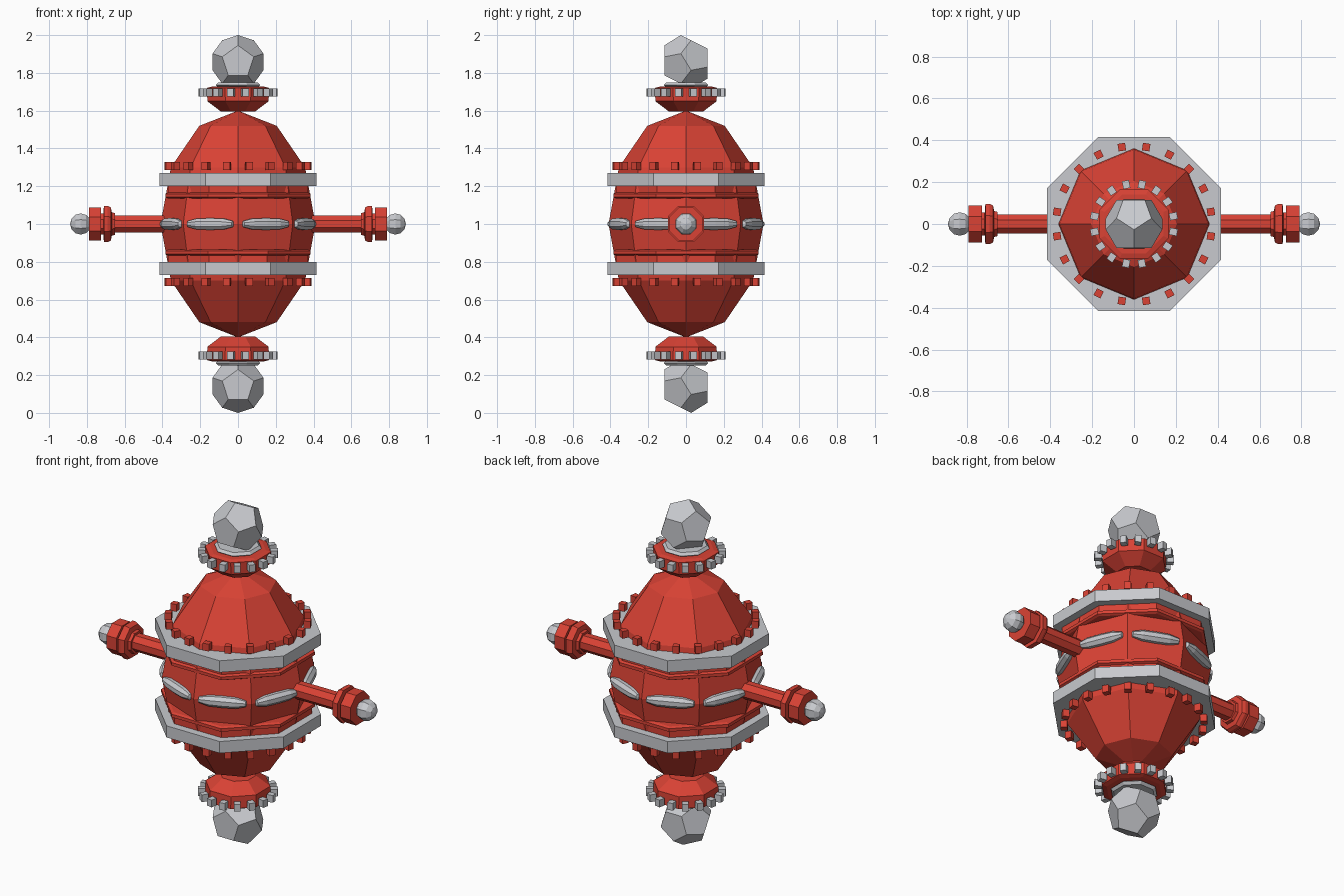
import bpy, bmesh
from math import sin, cos, pi, radians
from mathutils import Matrix, Vector

cube = bpy.data.objects.get("Cube")
if cube:
    bpy.data.objects.remove(cube, do_unlink=True)


def material(name, rgb):
    m = bpy.data.materials.new(name)
    m.use_nodes = True
    m.diffuse_color = (*rgb, 1)
    m.node_tree.nodes["Principled BSDF"].inputs["Base Color"].default_value = (*rgb, 1)
    return m


RED = material("warm red", (0.70, 0.055, 0.035))
GREY = material("light grey", (0.58, 0.59, 0.62))


def finish(name, bm, mat):
    bmesh.ops.recalc_face_normals(bm, faces=bm.faces[:])
    mesh = bpy.data.meshes.new(name)
    bm.to_mesh(mesh)
    bm.free()
    mesh.materials.append(mat)
    obj = bpy.data.objects.new(name, mesh)
    bpy.context.collection.objects.link(obj)
    return obj


def add_lathe(bm, profile, matrix=Matrix(), sides=8, flats=True):
    """Turn (radius, height) points about z; flats puts side faces on the axes."""
    phase, grow = (pi / sides, 1 / cos(pi / sides)) if flats else (0, 1)
    rings = []
    for r, h in profile:
        angles = [phase + 2 * pi * i / sides for i in range(sides)]
        pts = [(r * grow * cos(a), r * grow * sin(a), h) for a in angles]
        if r == 0:
            pts = pts[:1]
        rings.append([bm.verts.new(matrix @ Vector(p)) for p in pts])
    for low, high in zip(rings, rings[1:]):
        for i in range(sides):
            j = (i + 1) % sides
            quad = [low[i % len(low)], low[j % len(low)],
                    high[j % len(high)], high[i % len(high)]]
            bm.faces.new(list(dict.fromkeys(quad)))


def lathe(name, profile, mat, matrix=Matrix(), **kw):
    bm = bmesh.new()
    add_lathe(bm, profile, matrix, **kw)
    return finish(name, bm, mat)


def slab(r, low, high):
    return [(0, low), (r, low), (r, high), (0, high)]


def stud_ring(name, count, radius, height, size, mat, matrix):
    bm = bmesh.new()
    for i in range(count):
        turn = Matrix.Rotation(2 * pi * (i + 0.5) / count, 4, "Z")
        place = Matrix.Translation((radius, 0, height)) @ Matrix.Diagonal((*size, 1))
        bmesh.ops.create_cube(bm, size=1, matrix=matrix @ turn @ place)
    return finish(name, bm, mat)


def dodecahedron(name, radius, centre, mat):
    """Twelve-sided knob with one face turned to the front."""
    k = radius / 1.732
    bm = bmesh.new()
    for s in (1, -1):
        for ring, depth in ((1.0515, 1.376), (1.7013, 0.325)):
            for i in range(5):
                a = pi / 2 + 2 * pi * i / 5
                bm.verts.new(Vector(centre) + k * s * Vector((ring * cos(a), -depth, ring * sin(a))))
    bmesh.ops.convex_hull(bm, input=bm.verts[:])
    bmesh.ops.dissolve_limit(bm, angle_limit=radians(5), verts=bm.verts[:], edges=bm.edges[:])
    return finish(name, bm, mat)


# Faceted egg-shaped body
body = [(0.41 * sin(pi * i / 6), 1 - 0.6 * cos(pi * i / 6)) for i in range(7)]
body[0], body[-1] = (0, body[0][1]), (0, body[-1][1])
lathe("body", body, RED, flats=False)

# Upper and lower fittings, mirrored about the waist
CAP = [(0, 0.595), (0.09, 0.595), (0.162, 0.65), (0.165, 0.72), (0.14, 0.727), (0, 0.727)]
COLLAR = [(0, 0.72), (0.10, 0.722), (0.118, 0.735), (0.105, 0.75), (0, 0.75)]
TRIM = [(0, 0.135), (0.372, 0.135), (0.385, 0.142), (0.385, 0.16), (0.37, 0.167),
        (0.37, 0.21), (0, 0.21)]
for side, s in (("upper", 1), ("lower", -1)):
    place = Matrix.Translation((0, 0, 1)) @ Matrix.Diagonal((1, 1, s, 1))
    lathe(side + "_band", slab(0.415, 0.202, 0.27), GREY, place)
    lathe(side + "_trim", TRIM, RED, place)
    stud_ring(side + "_body_studs", 20, 0.372, 0.308, (0.036, 0.036, 0.042), RED, place)
    lathe(side + "_cap", CAP, RED, place)
    stud_ring(side + "_cap_studs", 16, 0.192, 0.697, (0.038, 0.034, 0.042), GREY, place)
    lathe(side + "_collar", COLLAR, GREY, place)
    dodecahedron(side + "_knob", 0.1445, (0, 0, 1 + s * 0.858), GREY)

# Rounded pads around the waist, one on each face
bm = bmesh.new()
PAD = [(0, -0.132), (0.016, -0.128), (0.029, -0.075), (0.031, 0),
       (0.029, 0.075), (0.016, 0.128), (0, 0.132)]
for i in range(8):
    turn = Matrix.Rotation(2 * pi * (i + 0.5) / 8, 4, "Z")
    lay = Matrix.Translation((0.380, 0, 1)) @ Matrix.Rotation(pi / 2, 4, "X")
    add_lathe(bm, PAD, turn @ lay)
finish("waist_pads", bm, GREY)

# Side arms with collar, block and ball tip
DISC = [(0, 0.652), (0.058, 0.652), (0.062, 0.668), (0.088, 0.673), (0.096, 0.69),
        (0.096, 0.71), (0.055, 0.713), (0.055, 0.727), (0, 0.727)]
BALL = [(0.056 * sin(pi * i / 6), 0.833 - 0.056 * cos(pi * i / 6)) for i in range(1, 6)]
BALL = [(0, 0.777)] + BALL + [(0, 0.889)]
for side, s in (("left", 1), ("right", -1)):
    aim = Matrix.Translation((0, 0, 1)) @ Matrix.Rotation(s * pi / 2, 4, "Y")
    lathe(side + "_arm_rod", slab(0.046, 0.33, 0.66), RED, aim)
    lathe(side + "_arm_collar", DISC, RED, aim)
    lathe(side + "_arm_block", slab(0.088, 0.725, 0.79), RED, aim)
    lathe(side + "_arm_ball", BALL, GREY, aim)
